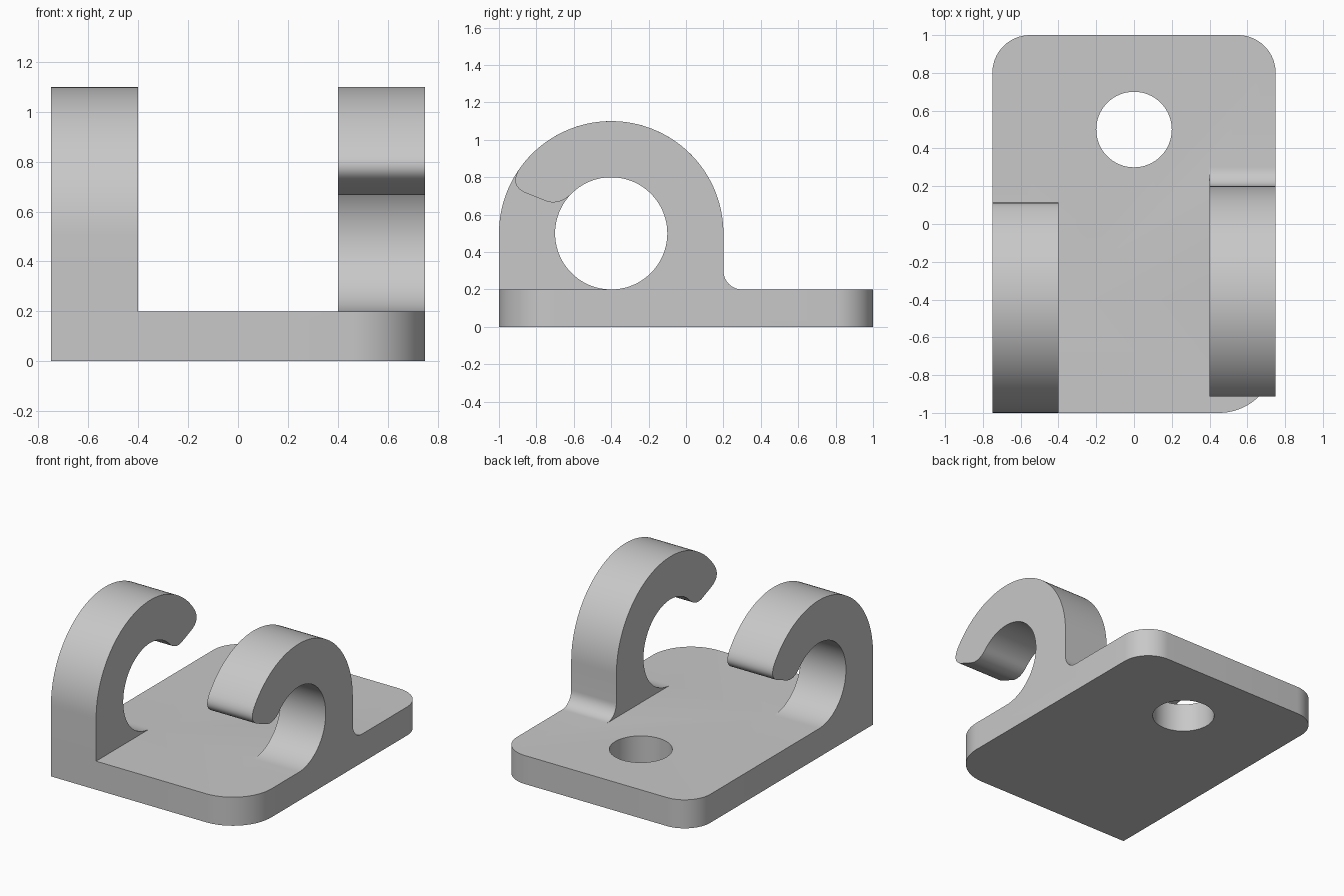
import bpy, bmesh
from math import sin, cos, radians, pi
from mathutils import Vector

cube = bpy.data.objects.get("Cube")
if cube:
    bpy.data.objects.remove(cube, do_unlink=True)

grey = bpy.data.materials.new("light grey")
grey.use_nodes = True
grey.diffuse_color = (0.58, 0.58, 0.58, 1)
grey.node_tree.nodes["Principled BSDF"].inputs["Base Color"].default_value = grey.diffuse_color


def arc(cx, cy, r, a0, a1, n):
    """Points along a circular arc, angles in degrees."""
    angles = [radians(a0 + (a1 - a0) * i / n) for i in range(n + 1)]
    return [(cx + r * cos(a), cy + r * sin(a)) for a in angles]


def curve(p, q, r, n=10):
    """Rounded corner from p to r, steered by q."""
    p, q, r = Vector(p), Vector(q), Vector(r)
    ts = [i / n for i in range(n + 1)]
    return [tuple(p * (1 - t) ** 2 + q * 2 * t * (1 - t) + r * t * t) for t in ts]


def prism(name, points, offset):
    """Extrude a closed outline of 3D points into a solid."""
    bm = bmesh.new()
    face = bm.faces.new([bm.verts.new(p) for p in points])
    top = bmesh.ops.extrude_face_region(bm, geom=[face])["geom"]
    moved = [v for v in top if isinstance(v, bmesh.types.BMVert)]
    bmesh.ops.translate(bm, verts=moved, vec=offset)
    bmesh.ops.recalc_face_normals(bm, faces=bm.faces)
    mesh = bpy.data.meshes.new(name)
    bm.to_mesh(mesh)
    bm.free()
    mesh.materials.append(grey)
    obj = bpy.data.objects.new(name, mesh)
    bpy.context.collection.objects.link(obj)
    return obj


# Base plate: one square corner, three rounded ones
outline = [(-0.75, -1)]
outline += arc(0.45, -0.7, 0.3, -90, 0, 20)
outline += arc(0.55, 0.8, 0.2, 0, 90, 16)
outline += arc(-0.55, 0.8, 0.2, 90, 180, 16)
plate = prism("hook_bracket", [(x, y, 0) for x, y in outline], (0, 0, 0.2))

# Screw hole cutter
ring = arc(0, 0.5, 0.2, 0, 360, 64)[:-1]
hole = prism("hole_cutter", [(x, y, -0.1) for x, y in ring], (0, 0, 0.5))

# Hook profile in side view: inner arc, rounded tip, outer arc
AXIS_Y, AXIS_Z = -0.4, 0.5
hook = arc(AXIS_Y, AXIS_Z, 0.3, -90, 137, 56)
hook += curve(hook[-1], (-0.69, 0.643), (-0.765, 0.679))[1:]
outer = arc(AXIS_Y, AXIS_Z, 0.6, 145, 0, 48)
hook += curve((-0.848, 0.712), (-0.95, 0.752), outer[0])
hook += outer[1:]
foot = [(AXIS_Y, 0.1)]

# Left hook opens forward and has a fillet at its foot
fillet = arc(0.3, 0.3, 0.1, 180, 270, 10) + [(0.3, 0.1)]
left = prism("left_hook", [(0.4, y, z) for y, z in hook + fillet + foot], (0.35, 0, 0))

# Right hook is turned around and stands flush with the front edge
flush = hook + [(0.2, 0.1)] + foot
right = prism("right_hook", [(-0.75, 2 * AXIS_Y - y, z) for y, z in flush], (0.35, 0, 0))

# Merge everything into one solid
bpy.ops.object.select_all(action="DESELECT")
bpy.context.view_layer.objects.active = plate
plate.select_set(True)
for tool, action in ((hole, "DIFFERENCE"), (left, "UNION"), (right, "UNION")):
    mod = plate.modifiers.new(tool.name, "BOOLEAN")
    mod.operation = action
    mod.solver = "EXACT"
    mod.object = tool
    bpy.ops.object.modifier_apply(modifier=mod.name)
    bpy.data.objects.remove(tool, do_unlink=True)

bpy.ops.object.shade_smooth_by_angle(angle=radians(30))
